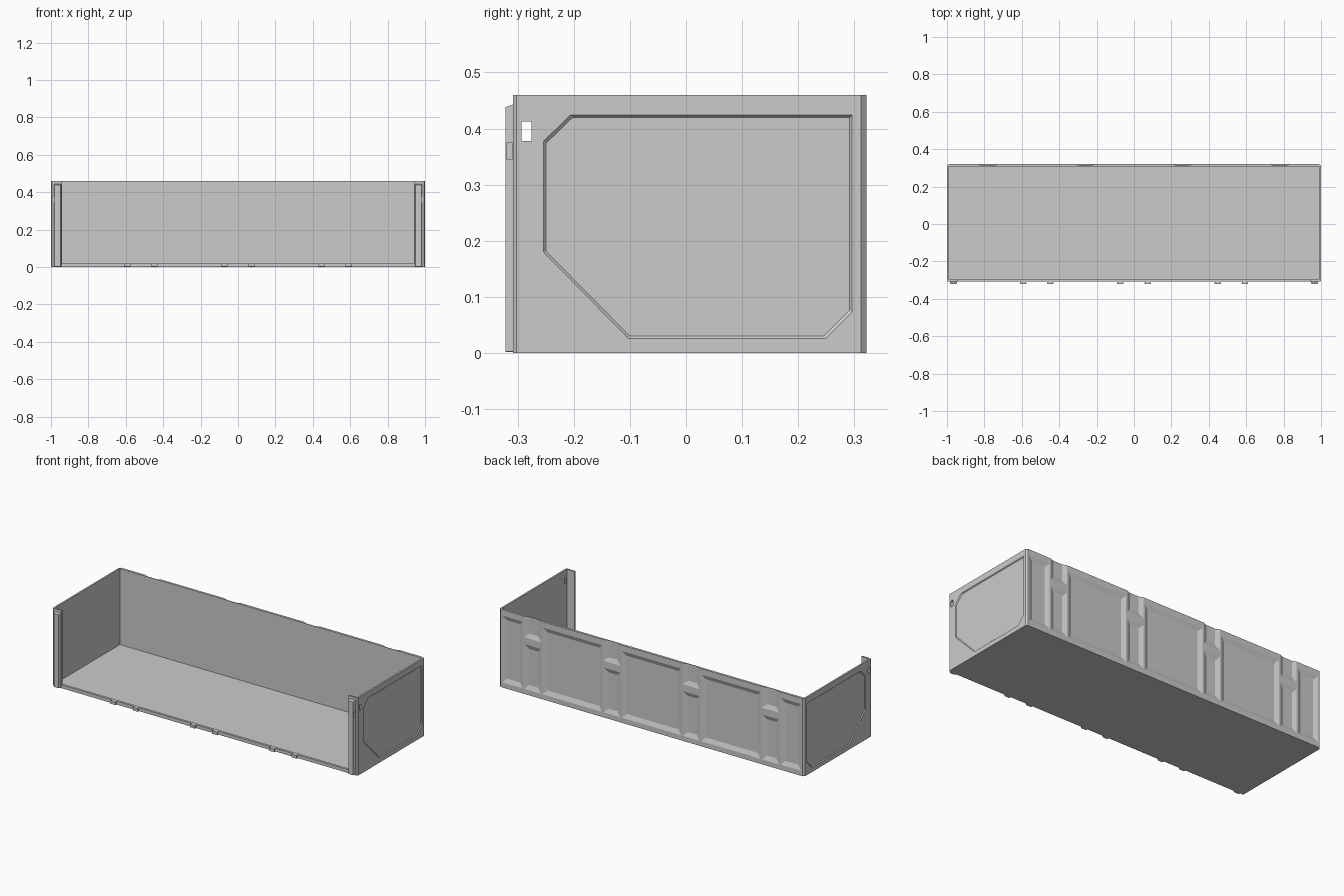
import bpy, bmesh

if "Cube" in bpy.data.objects:
    bpy.data.objects.remove(bpy.data.objects["Cube"])

H = 0.46        # overall height
BACK = 0.322    # back face y


def loft(bm, a, b):
    """Closed prism between two matching rings of 3D points."""
    va = [bm.verts.new(p) for p in a]
    vb = [bm.verts.new(p) for p in b]
    n = len(a)
    bm.faces.new(va)
    bm.faces.new(vb[::-1])
    for i in range(n):
        j = (i + 1) % n
        bm.faces.new((va[j], va[i], vb[i], vb[j]))


def box(bm, x0, x1, y0, y1, z0, z1):
    ring = [(x0, y0), (x1, y0), (x1, y1), (x0, y1)]
    loft(bm, [(x, y, z0) for x, y in ring], [(x, y, z1) for x, y in ring])


def finish(bm, name):
    bmesh.ops.recalc_face_normals(bm, faces=bm.faces)
    me = bpy.data.meshes.new(name)
    bm.to_mesh(me)
    bm.free()
    ob = bpy.data.objects.new(name, me)
    bpy.context.collection.objects.link(ob)
    return ob


def cut(ob, cutter):
    """Subtract the cutter, bake the result and remove the cutter."""
    cutter.hide_render = True
    mod = ob.modifiers.new("cut", 'BOOLEAN')
    mod.operation = 'DIFFERENCE'
    mod.solver = 'EXACT'
    mod.object = cutter
    bpy.context.view_layer.objects.active = ob
    bpy.ops.object.modifier_apply(modifier=mod.name)
    bpy.data.objects.remove(cutter)


# Walls: one U-shaped plan with chamfered corners and front flanges
half = [(0.99, BACK), (1, 0.312), (1, -0.302), (0.994, -0.308), (0.94, -0.308),
        (0.94, -0.298), (0.99, -0.298), (0.99, 0.308)]
plan = half + [(-x, y) for x, y in reversed(half)]
bm = bmesh.new()
loft(bm, [(x, y, 0) for x, y in plan], [(x, y, H) for x, y in plan])
walls = finish(bm, "walls")

# Tapered pockets in the back wall
bm = bmesh.new()


def pocket(x0, x1, z0, z1, depth=0.01, slope=0.025):
    def ring(y, d):
        return [(x0 + d, y, z0 + d), (x1 - d, y, z0 + d),
                (x1 - d, y, z1 - d), (x0 + d, y, z1 - d)]
    loft(bm, ring(BACK + 0.001, -slope * 0.1), ring(BACK - depth, slope))


for cx in (-0.52, 0, 0.52):
    pocket(cx - 0.195, cx + 0.195, 0.03, 0.425)
for cx in (-0.78, -0.26, 0.26, 0.78):
    pocket(cx - 0.055, cx + 0.055, 0.03, 0.295)
    pocket(cx - 0.055, cx + 0.055, 0.335, 0.52)
for s in (-1, 1):
    pocket(min(s * 0.845, s * 0.98), max(s * 0.845, s * 0.98), 0.03, 0.425)
cut(walls, finish(bm, "back_pocket_cutter"))

# Recessed side panels and hand slots
outline = [(-0.255, 0.378), (-0.207, 0.425), (0.297, 0.425), (0.297, 0.072),
           (0.25, 0.025), (-0.103, 0.025), (-0.255, 0.18)]
inner = [(0.03 + (y - 0.03) * 0.98, 0.23 + (z - 0.23) * 0.973) for y, z in outline]
bm = bmesh.new()
for s in (-1, 1):
    loft(bm, [(s * 1.001, y, z) for y, z in outline],
         [(s * 0.995, y, z) for y, z in inner])
    box(bm, min(s * 0.98, s * 1.02), max(s * 0.98, s * 1.02), -0.293, -0.275, 0.378, 0.413)
cut(walls, finish(bm, "side_cutter"))

# Floor and front lip
bm = bmesh.new()
box(bm, -0.99, 0.99, -0.298, 0.308, 0, 0.01)
finish(bm, "floor")
bm = bmesh.new()
box(bm, -0.94, 0.94, -0.308, -0.294, 0, 0.02)
finish(bm, "front_lip")

# Raised strips on the front flanges, notched for a latch
for s, side in ((-1, "left"), (1, "right")):
    bm = bmesh.new()
    prof = [(0.945, -0.308), (0.985, -0.308), (0.98, -0.322), (0.95, -0.322)]
    loft(bm, [(s * x, y, 0.003) for x, y in prof],
         [(s * x, y, 0.443 if y > -0.31 else 0.438) for x, y in prof])
    strip = finish(bm, side + "_front_strip")
    bm = bmesh.new()
    box(bm, min(s * 0.975, s * 1), max(s * 0.975, s * 1), -0.319, -0.310, 0.345, 0.375)
    cut(strip, finish(bm, "latch_cutter"))

# Hinge knuckles along the front lip
for i, cx in enumerate((-0.593, -0.447, -0.073, 0.073, 0.447, 0.593)):
    bm = bmesh.new()
    prof = [(-0.012, -0.308), (0.012, -0.308), (0.017, -0.315), (0.017, -0.322),
            (-0.017, -0.322), (-0.017, -0.315)]
    loft(bm, [(cx + x, y, 0.002) for x, y in prof], [(cx + x, y, 0.02) for x, y in prof])
    finish(bm, f"hinge_knuckle_{i + 1}")
